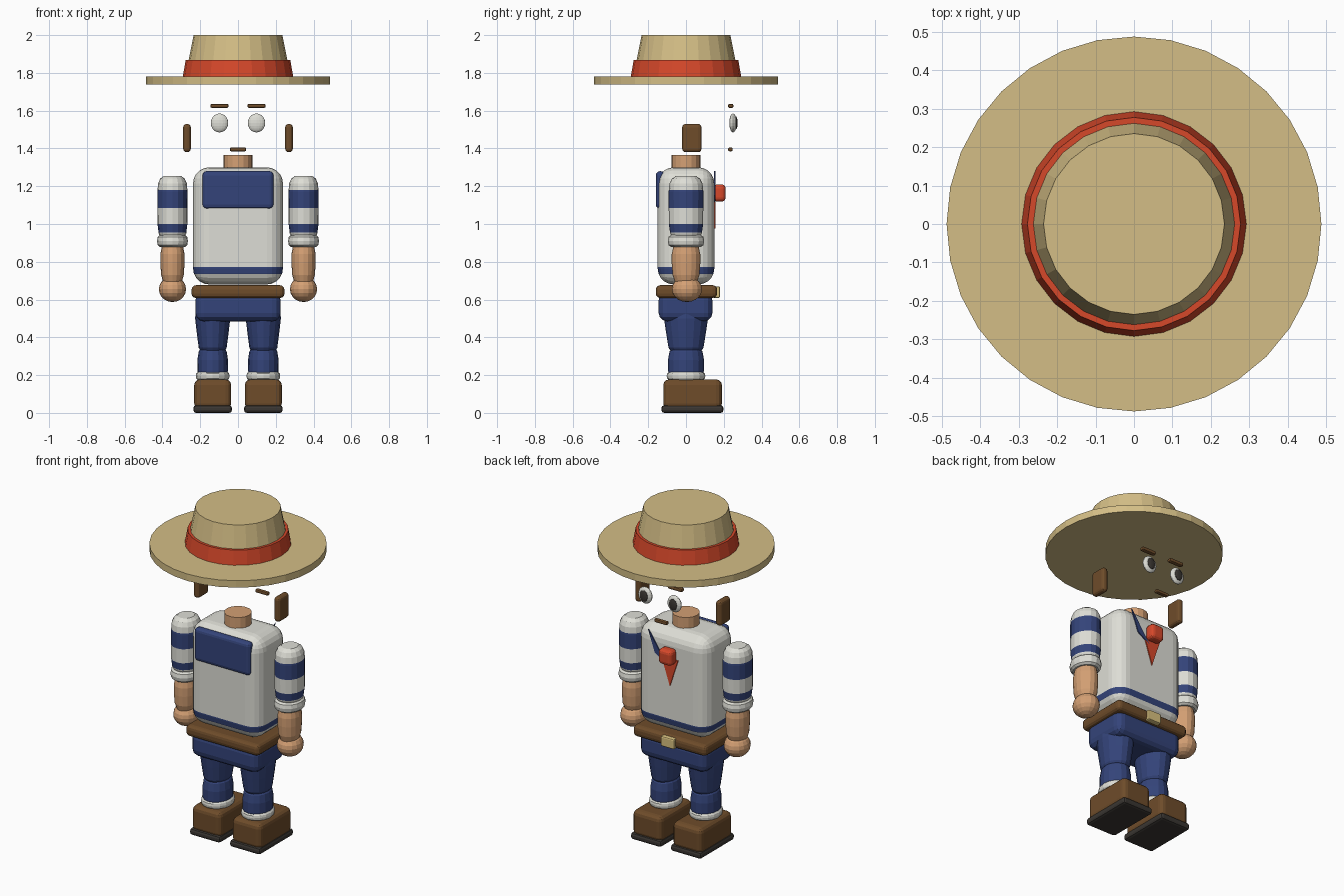
import bpy, bmesh, math
from mathutils import Vector

if "Cube" in bpy.data.objects:
    bpy.data.objects.remove(bpy.data.objects["Cube"])


def material(name, r, g, b):
    m = bpy.data.materials.new(name)
    m.use_nodes = True
    lin = [((c / 255 + 0.055) / 1.055) ** 2.4 for c in (r, g, b)] + [1]
    m.diffuse_color = lin
    m.node_tree.nodes["Principled BSDF"].inputs["Base Color"].default_value = lin
    return m


STRAW = material("straw", 212, 190, 134)
RED = material("scarf red", 214, 72, 42)
WHITE = material("cloth white", 222, 222, 214)
NAVY = material("navy", 52, 68, 122)
BROWN = material("leather brown", 110, 76, 42)
SKIN = material("skin", 212, 160, 116)
DARK = material("rubber dark", 58, 54, 50)
GOLD = material("buckle gold", 218, 194, 128)


def finish(name, bm, *mats):
    bmesh.ops.recalc_face_normals(bm, faces=bm.faces[:])
    me = bpy.data.meshes.new(name)
    bm.to_mesh(me)
    bm.free()
    for m in mats:
        me.materials.append(m)
    ob = bpy.data.objects.new(name, me)
    bpy.context.collection.objects.link(ob)
    return ob


def stripe(bm, bands):
    """Cut the mesh at each band edge and give faces inside a band slot 1."""
    for z in [v for band in bands for v in band]:
        bmesh.ops.bisect_plane(bm, geom=bm.verts[:] + bm.edges[:] + bm.faces[:],
                               plane_co=(0, 0, z), plane_no=(0, 0, 1))
    for f in bm.faces:
        z = f.calc_center_median().z
        f.material_index = int(any(a < z < b for a, b in bands))


def box(name, lo, hi, bevel, mats, segments=3, bands=()):
    """Rounded box between two corners."""
    lo, hi = Vector(lo), Vector(hi)
    bm = bmesh.new()
    bmesh.ops.create_cube(bm, size=1)
    for v in bm.verts:
        v.co = (lo + hi) / 2 + v.co * (hi - lo)
    bmesh.ops.bevel(bm, geom=bm.edges[:], offset=bevel, segments=segments,
                    profile=0.5, affect="EDGES", clamp_overlap=True)
    stripe(bm, bands)
    return finish(name, bm, *mats)


def lathe(name, profile, mats, x=0, y=0, sy=1, sides=16, bands=()):
    """Solid of revolution from (radius, height) points, capped at both ends."""
    bm = bmesh.new()
    rings = []
    for r, z in profile:
        angles = [2 * math.pi * i / sides for i in range(sides)]
        rings.append([bm.verts.new((x + r * math.cos(a), y + r * sy * math.sin(a), z))
                      for a in angles])
    for low, high in zip(rings, rings[1:]):
        for i in range(sides):
            j = (i + 1) % sides
            bm.faces.new((low[i], low[j], high[j], high[i]))
    bm.faces.new(rings[0])
    bm.faces.new(rings[-1])
    stripe(bm, bands)
    return finish(name, bm, *mats)


def ball(name, centre, radii, mat, u=16, v=10):
    bm = bmesh.new()
    bmesh.ops.create_uvsphere(bm, u_segments=u, v_segments=v, radius=1)
    for vert in bm.verts:
        vert.co = Vector(centre) + vert.co * Vector(radii)
    return finish(name, bm, mat)


def plate(name, outline, y0, y1, mat):
    """Thin plate from an (x, z) outline, extruded along y."""
    bm = bmesh.new()
    face = bm.faces.new([bm.verts.new((x, y0, z)) for x, z in outline])
    new = bmesh.ops.extrude_face_region(bm, geom=[face])["geom"]
    for v in new:
        if isinstance(v, bmesh.types.BMVert):
            v.co.y = y1
    return finish(name, bm, mat)


# Hat
lathe("hat_brim", [(0.487, 1.738), (0.487, 1.78)], [STRAW], sides=32)
lathe("hat_crown", [(0.28, 1.775), (0.235, 2.0)], [STRAW], sides=24)
lathe("hat_band", [(0.292, 1.782), (0.277, 1.867)], [RED], sides=24)

# Neck and torso
lathe("neck", [(0.076, 1.27), (0.076, 1.365)], [SKIN])
box("torso", (-0.238, -0.15, 0.68), (0.238, 0.15, 1.3), 0.085, [WHITE, NAVY],
    segments=5, bands=[(0.735, 0.772)])
box("collar_flap", (-0.188, -0.16, 1.08), (0.188, -0.112, 1.28), 0.022, [NAVY])
plate("collar_lapel", [(0.145, 1.28), (0.1, 1.15), (0.02, 1.1)], 0.148, 0.156, NAVY)

# Scarf
box("scarf_knot", (-0.045, 0.145, 1.118), (0.045, 0.21, 1.21), 0.022, [RED])
plate("scarf_tail", [(-0.055, 1.14), (0.055, 1.14), (0, 0.975)], 0.148, 0.156, RED)

# Belt and hips
box("belt", (-0.246, -0.16, 0.608), (0.246, 0.165, 0.676), 0.024, [BROWN])
box("belt_buckle", (-0.045, 0.145, 0.608), (0.045, 0.18, 0.67), 0.008, [GOLD], 2)
box("hips", (-0.226, -0.145, 0.485), (0.226, 0.14, 0.64), 0.045, [NAVY])

# Mouth
box("mouth", (-0.043, 0.223, 1.385), (0.043, 0.247, 1.405), 0.007, [BROWN], 2)

for side, s in (("left", 1), ("right", -1)):
    # Face
    ex = 0.098 * s
    ball(side + "_eye", (ex, 0.249, 1.535), (0.046, 0.02, 0.05), WHITE)
    ball(side + "_pupil", (ex, 0.265, 1.535), (0.026, 0.008, 0.034), DARK)
    box(side + "_eyebrow", (ex - 0.048, 0.223, 1.614), (ex + 0.048, 0.251, 1.636),
        0.008, [BROWN], 2)
    sx = 0.27 * s
    box(side + "_sideburn", (sx - 0.02, -0.02, 1.38), (sx + 0.02, 0.082, 1.53),
        0.018, [BROWN])

    # Arm
    ax = 0.347 * s
    lathe(side + "_sleeve",
          [(0.06, 0.92), (0.073, 0.95), (0.079, 1.0), (0.08, 1.17), (0.076, 1.215),
           (0.065, 1.24), (0.045, 1.255)],
          [WHITE, NAVY], ax, sy=1.15, bands=[(0.955, 1.0), (1.085, 1.18)])
    lathe(side + "_sleeve_cuff",
          [(0.066, 0.878), (0.078, 0.888), (0.082, 0.91), (0.078, 0.932), (0.066, 0.942)],
          [WHITE], ax, sy=1.18)
    lathe(side + "_forearm",
          [(0.05, 0.695), (0.06, 0.73), (0.064, 0.79), (0.064, 0.84), (0.056, 0.885)],
          [SKIN], ax, sy=1.18)
    ball(side + "_hand", (ax, 0.005, 0.655), (0.072, 0.08, 0.068), SKIN)

    # Leg
    lx = 0.134 * s
    lathe(side + "_thigh",
          [(0.06, 0.32), (0.074, 0.345), (0.085, 0.43), (0.093, 0.5), (0.09, 0.54)],
          [NAVY], lx, sy=1.25)
    lathe(side + "_shin",
          [(0.072, 0.18), (0.08, 0.22), (0.081, 0.28), (0.074, 0.325), (0.06, 0.345)],
          [NAVY], lx, sy=1.18)
    lathe(side + "_trouser_cuff",
          [(0.078, 0.172), (0.087, 0.182), (0.089, 0.195), (0.087, 0.208), (0.078, 0.218)],
          [WHITE], lx, sy=1.15)

    # Shoe
    box(side + "_shoe", (lx - 0.098, -0.12, 0.02), (lx + 0.098, 0.19, 0.177),
        0.03, [BROWN])
    box(side + "_sole", (lx - 0.102, -0.13, 0), (lx + 0.102, 0.198, 0.04),
        0.014, [DARK], 2)
